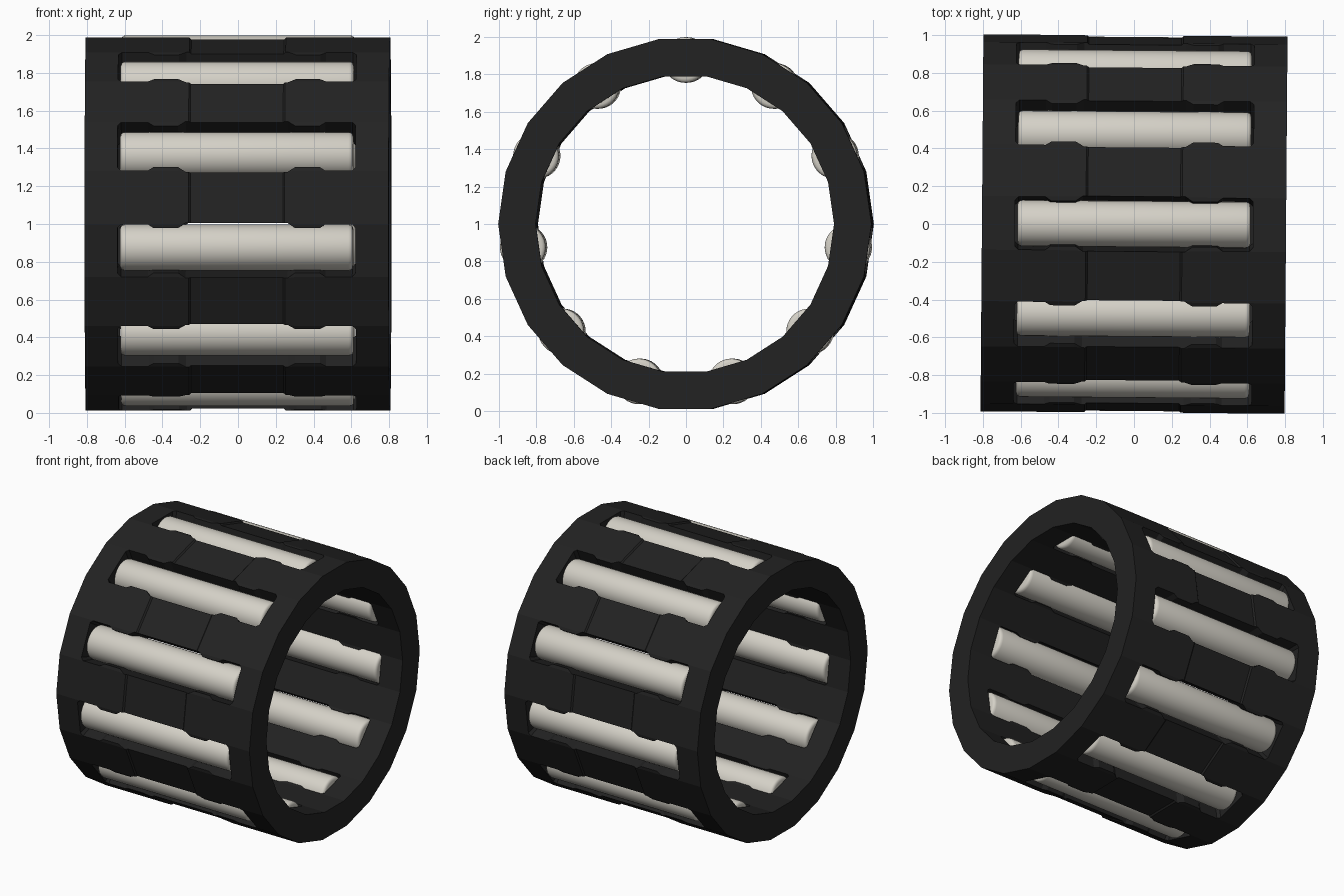
import bpy, bmesh, math
from mathutils import Matrix

if "Cube" in bpy.data.objects:
    bpy.data.objects.remove(bpy.data.objects["Cube"])

COUNT = 11                      # rollers and bars
STEP = 360 / COUNT
HALF = STEP / 4                 # half of one of the 22 facets
R_OUT, R_IN = 0.998, 0.798
RING_END, SLOT_END = 0.805, 0.63
PLACE = Matrix.Translation((0, 0, 1)) @ Matrix.Rotation(math.radians(-0.45), 4, 'Z')


def material(name, rgb):
    m = bpy.data.materials.new(name)
    m.diffuse_color = (*rgb, 1)
    m.use_nodes = True
    m.node_tree.nodes["Principled BSDF"].inputs["Base Color"].default_value = m.diffuse_color
    return m


def finish(bm, name, mat):
    bmesh.ops.recalc_face_normals(bm, faces=bm.faces)
    me = bpy.data.meshes.new(name)
    bm.to_mesh(me)
    bm.free()
    ob = bpy.data.objects.new(name, me)
    bpy.context.collection.objects.link(ob)
    me.materials.append(mat)
    ob.matrix_world = PLACE
    return ob


def point(x, r, deg):
    a = math.radians(deg)
    return (x, r * math.cos(a), r * math.sin(a))


def on_facet(x, r, deg):
    """Point at an angle on the 22-sided polygon of corner radius r."""
    d = (deg % (2 * HALF)) - HALF
    return point(x, r * math.cos(math.radians(HALF)) / math.cos(math.radians(d)), deg)


def loft(bm, sections, closed=False):
    rings = [[bm.verts.new(p) for p in s] for s in sections]
    pairs = list(zip(rings, rings[1:])) + ([(rings[-1], rings[0])] if closed else [])
    for a, b in pairs:
        for i in range(len(a)):
            j = (i + 1) % len(a)
            bm.faces.new((a[i], a[j], b[j], b[i]))


black = material("black cage", (0.016, 0.016, 0.016))
steel = material("pale steel", (0.66, 0.635, 0.57))

# cage: two end rings
bm = bmesh.new()
for s in (-1, 1):
    corners = [(SLOT_END, R_IN), (SLOT_END, R_OUT), (RING_END, R_OUT), (RING_END, R_IN)]
    loft(bm, [[point(s * x, r, k * 2 * HALF) for k in range(2 * COUNT)]
              for x, r in corners], closed=True)

# cage: bars between slots, as (x, slot half angle, recess), with retaining tabs
side = [(0.63, 7.0, 0), (0.612, 8.1, 0), (0.47, 8.1, 0), (0.44, 6.9, 0),
        (0.31, 6.9, 0), (0.27, 8.5, 0), (0.255, 8.5, 0), (0.245, 8.5, 0.01)]
stations = [(-x, h, d) for x, h, d in side] + side[::-1]
for k in range(COUNT):
    mid = 90 + (k + 0.5) * STEP
    sections = []
    for x, h, d in stations:
        b = STEP / 2 - h
        v = min(HALF, b - 0.02)
        sections.append([on_facet(x, R_OUT - d, mid + a) for a in (-b, -v, v, b)] +
                        [on_facet(x, R_IN, mid + a) for a in (b, v, -v, -b)])
    loft(bm, sections)
finish(bm, "cage", black)

# rollers with rounded ends
profile = [(0.617, 0.1), (0.613, 0.112), (0.605, 0.119), (0.592, 0.122)]
profile = [(-x, r) for x, r in profile] + profile[::-1]
SEG = 36
bm = bmesh.new()
for k in range(COUNT):
    _, cy, cz = point(0, 0.877, 90 + k * STEP)
    sections = []
    for x, r in profile:
        pts = [point(x, r, 360 * i / SEG) for i in range(SEG)]
        sections.append([(px, py + cy, pz + cz) for px, py, pz in pts])
    loft(bm, sections)
edges = [e for e in bm.edges if e.is_boundary]
bmesh.ops.holes_fill(bm, edges=edges, sides=0)
rollers = finish(bm, "rollers", steel)
bpy.context.view_layer.objects.active = rollers
rollers.select_set(True)
bpy.ops.object.shade_smooth_by_angle(angle=math.radians(35))
